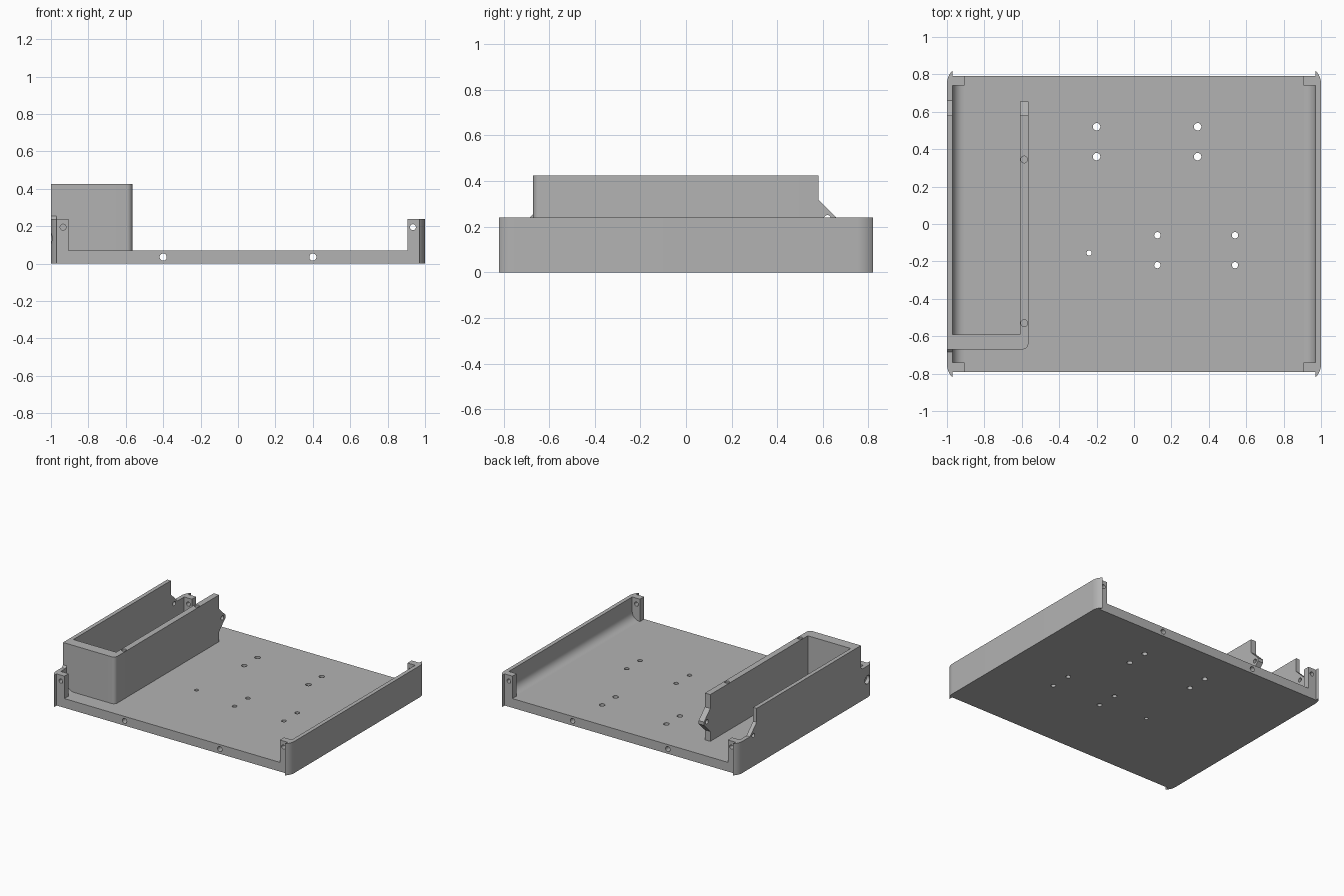
import bpy, bmesh, math
from mathutils import Vector, Matrix

cube = bpy.data.objects.get("Cube")
if cube:
    bpy.data.objects.remove(cube, do_unlink=True)

grey = bpy.data.materials.new("plain grey")
grey.use_nodes = True
color = (0.45, 0.45, 0.45, 1)
grey.diffuse_color = color
grey.node_tree.nodes["Principled BSDF"].inputs["Base Color"].default_value = color

FLOOR, RIM, TOP = 0.07, 0.24, 0.425
EDGE = 0.79


def finish(name, bm):
    bmesh.ops.recalc_face_normals(bm, faces=bm.faces[:])
    mesh = bpy.data.meshes.new(name)
    bm.to_mesh(mesh)
    bm.free()
    ob = bpy.data.objects.new(name, mesh)
    bpy.context.collection.objects.link(ob)
    mesh.materials.append(grey)
    return ob


def prism(name, points, axis, lo, hi):
    """Extrude a 2D profile along one axis from lo to hi."""
    place = {"x": lambda a, b: (lo, a, b),
             "y": lambda a, b: (a, lo, b),
             "z": lambda a, b: (a, b, lo)}[axis]
    bm = bmesh.new()
    face = bm.faces.new([bm.verts.new(place(a, b)) for a, b in points])
    ext = bmesh.ops.extrude_face_region(bm, geom=[face])
    shift = Vector([hi - lo if axis == k else 0 for k in "xyz"])
    bmesh.ops.translate(bm, vec=shift,
                        verts=[v for v in ext["geom"] if isinstance(v, bmesh.types.BMVert)])
    return finish(name, bm)


def rect(a0, a1, b0, b1):
    return [(a0, b0), (a1, b0), (a1, b1), (a0, b1)]


def arc(cx, cy, r, start, end, n=8):
    angles = [math.radians(start + (end - start) * i / n) for i in range(n + 1)]
    return [(cx + r * math.cos(t), cy + r * math.sin(t)) for t in angles]


def cut(ob, holes):
    """Drill round holes, each given as axis, centre, radius, length."""
    bm = bmesh.new()
    turn = {"x": Matrix.Rotation(math.pi / 2, 4, "Y"),
            "y": Matrix.Rotation(math.pi / 2, 4, "X"), "z": Matrix()}
    for axis, centre, r, length in holes:
        bmesh.ops.create_cone(bm, cap_ends=True, segments=24, radius1=r, radius2=r,
                              depth=length, matrix=Matrix.Translation(centre) @ turn[axis])
    drill = finish("hole_cutter", bm)
    drill.hide_render = True
    mod = ob.modifiers.new("holes", "BOOLEAN")
    mod.operation, mod.solver, mod.object = "DIFFERENCE", "EXACT", drill
    bpy.context.view_layer.objects.active = ob
    bpy.ops.object.modifier_apply(modifier=mod.name)
    bpy.data.objects.remove(drill, do_unlink=True)


parts = []

# Floor plate with mounting holes and long edge bores
plate = prism("floor_plate", rect(-0.97, 0.97, -EDGE, EDGE), "z", 0, FLOOR)
holes = [("z", (x, y, 0), 0.02, 1) for x in (-0.2, 0.34) for y in (0.36, 0.52)]
holes += [("z", (x, y, 0), 0.017, 1) for x in (0.125, 0.54) for y in (-0.22, -0.06)]
holes += [("z", (-0.24, -0.155, 0), 0.014, 1)]
holes += [("y", (x, 0, 0.035), 0.019, 2) for x in (-0.4, 0.4)]
cut(plate, holes)
parts.append(plate)

tab_hole = ("x", (-0.8, 0.62, 0.235), 0.016, 1)

for side, s in (("left", 1), ("right", -1)):
    # Side wall with ends curling inward
    curl = arc(0.903, 0.75, 0.097, 0, 46.2)
    outline = [(0.97, -0.82)] + [(x, -y) for x, y in curl[-2::-1]] + curl[:-1] + [(0.97, 0.82)]
    wall = prism(side + "_wall", [(s * x, y) for x, y in outline], "z", 0, RIM)
    if s < 0:
        cut(wall, [tab_hole, ("x", (-1, -0.75, 0.135), 0.032, 0.3)])
    parts.append(wall)

    # Rounded joint between wall and floor
    r = 0.06
    cove = [(0.97, FLOOR)] + arc(0.97 - r, FLOOR + r, r, 0, -90)
    parts.append(prism(side + "_cove", [(s * x, z) for x, z in cove], "y", -0.74, 0.74))

    # Corner posts with screw holes
    for end, e in (("front", -1), ("back", 1)):
        post = prism(f"{side}_{end}_post",
                     rect(s * 0.905, s * 0.97, e * 0.74, e * EDGE), "z", FLOOR, RIM)
        cut(post, [("y", (s * 0.935, e * 0.76, 0.195), 0.016, 0.3)])
        parts.append(post)

# Compartment: front and inner walls in one L with a rounded outer corner
bend = [(-0.97, -0.59), (-0.97, -0.67)] + arc(-0.595, -0.64, 0.03, -90, 0)
bend += [(-0.565, 0.58), (-0.61, 0.58), (-0.61, -0.59)]
inner = prism("compartment_wall", bend, "z", FLOOR, TOP)
cut(inner, [("z", (-0.587, y, TOP), 0.018, 0.2) for y in (-0.53, 0.345)])
parts.append(inner)

# Pointed tab at the back of the inner wall
tab = prism("compartment_tab",
            [(0.58, 0.32), (0.655, 0.245), (0.655, 0.22), (0.58, 0.145)], "x", -0.61, -0.565)
cut(tab, [tab_hole])
parts.append(tab)

# Raised part of the outer wall, sloping down to the rim at both ends
raised = prism("compartment_outer_wall",
               [(-0.685, RIM), (-0.67, 0.255), (-0.67, TOP), (0.58, TOP), (0.58, 0.32),
                (0.66, RIM)], "x", -1, -0.97)
cut(raised, [tab_hole])
parts.append(raised)

# Smooth the curves, keep the edges sharp
bpy.ops.object.select_all(action="DESELECT")
for ob in parts:
    ob.select_set(True)
bpy.context.view_layer.objects.active = parts[0]
bpy.ops.object.shade_smooth_by_angle(angle=math.radians(30))
